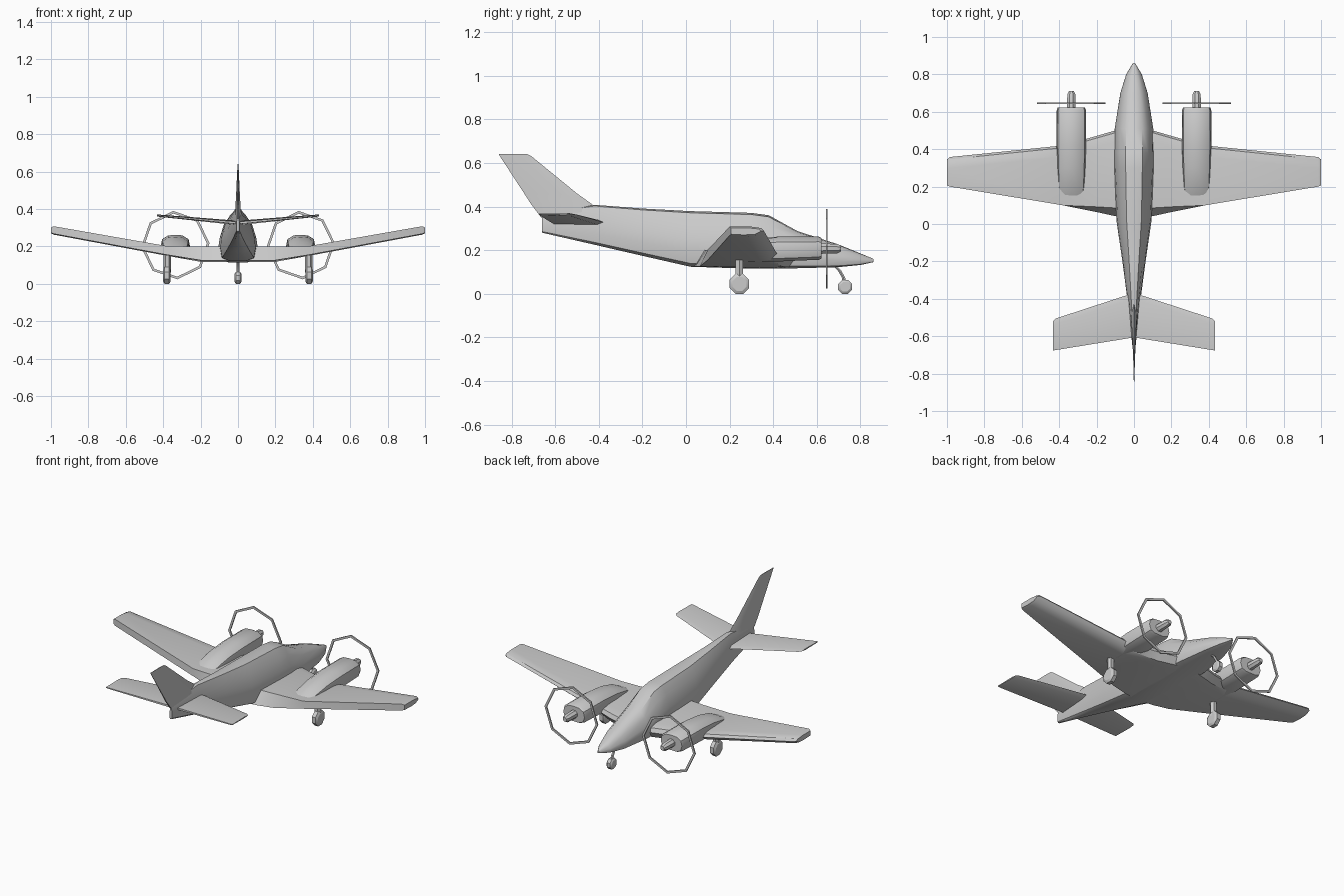
import bpy, bmesh
from math import sin, cos, pi, radians

if "Cube" in bpy.data.objects:
    bpy.data.objects.remove(bpy.data.objects["Cube"])


def finish(bm, name, angle=35):
    bmesh.ops.recalc_face_normals(bm, faces=bm.faces)
    me = bpy.data.meshes.new(name)
    bm.to_mesh(me)
    bm.free()
    ob = bpy.data.objects.new(name, me)
    bpy.context.collection.objects.link(ob)
    bpy.ops.object.select_all(action='DESELECT')
    ob.select_set(True)
    bpy.context.view_layer.objects.active = ob
    bpy.ops.object.shade_smooth_by_angle(angle=radians(angle))
    return ob


def loft(name, rings, angle=35, closed=False):
    """Skin a list of point rings; cap the ends or join them in a loop."""
    bm = bmesh.new()
    vs = [[bm.verts.new(p) for p in r] for r in rings]
    n = len(vs[0])
    pairs = list(zip(vs, vs[1:])) + ([(vs[-1], vs[0])] if closed else [])
    for a, b in pairs:
        for i in range(n):
            j = (i + 1) % n
            bm.faces.new((a[i], a[j], b[j], b[i]))
    if not closed:
        bm.faces.new(vs[0])
        bm.faces.new(vs[-1])
    return finish(bm, name, angle)


def body_ring(cx, y, w, zb, zt, half):
    """Symmetric cross-section from a half profile of (width, height) fractions."""
    pts = half + [(-u, v) for u, v in reversed(half) if u > 0]
    return [(cx + u * w, y, zb + v * (zt - zb)) for u, v in pts]


def disc(axis, c, r, n, turn=0.0):
    out = []
    for i in range(n):
        a = 2 * pi * i / n + turn
        u, v = r * cos(a), r * sin(a)
        out.append({'x': (c[0], c[1] + u, c[2] + v),
                    'y': (c[0] + u, c[1], c[2] + v),
                    'z': (c[0] + u, c[1] + v, c[2])}[axis])
    return out


def wheel(name, x, y, r, w):
    loft(name, [disc('x', (x + dx, y, r), k * r / cos(pi / 8), 8, pi / 8)
                for dx, k in ((-w, .7), (-w * .6, 1), (w * .6, 1), (w, .7))], 30)


# Fuselage: y, half width, bottom, top
FUSE = [(0, 1), (.42, .97), (.72, .78), (.93, .5), (1, .28), (.9, .06), (.5, 0), (0, 0)]
stations = [(.86, .006, .145, .16), (.80, .042, .132, .185), (.70, .073, .122, .226),
            (.51, .103, .117, .288), (.38, .106, .115, .36), (.30, .106, .115, .371),
            (.02, .094, .124, .379), (-.2, .062, .174, .391),
            (-.42, .033, .225, .408), (-.66, .008, .28, .37)]
loft("fuselage", [body_ring(0, *s, FUSE) for s in stations], 40)

# Fin: z, trailing y, leading y, half thickness
rings = []
for z, t, l, h in ((.35, -.665, -.36, .018), (.41, -.71, -.43, .014),
                   (.46, -.742, -.50, .011), (.63, -.853, -.708, .003),
                   (.642, -.86, -.73, .002)):
    m = l - .3 * (l - t)
    rings.append([(0, l, z), (h, m, z), (h * .3, t, z), (-h * .3, t, z), (-h, m, z)])
loft("tail_fin", rings)

for s, side in ((1, "right"), (-1, "left")):
    # Wing: x, lower trailing y, upper trailing y, leading y, bottom, top
    rings = []
    for x, tb, tt, l, zb, zt in ((0, .03, .083, .52, .116, .2), (.1, .042, .086, .5, .116, .2),
                                 (.2, .064, .092, .471, .118, .2), (.38, .1, .1, .42, .15, .202),
                                 (.985, .2, .2, .358, .263, .308), (1, .206, .206, .345, .27, .302)):
        h = zt - zb
        rings.append([(s * x, y, z) for y, z in (
            (tb, zb + .1 * h), (tt, zt), (l - .06, zt), (l - .012, zt - .15 * h),
            (l, zt - .45 * h), (l - .03, zb + .08 * h), (l - .08, zb))])
    loft("wing_" + side, rings)

    # Tailplane: x, trailing y, leading y, height, half thickness
    rings = []
    for x, t, l, z, h in ((.005, -.607, -.37, .326, .012), (.418, -.674, -.505, .364, .006),
                          (.434, -.676, -.522, .366, .004)):
        rings.append([(s * x, t, z - h * .5), (s * x, t, z + h * .5), (s * x, l - .03, z + h),
                      (s * x, l, z), (s * x, l - .03, z - h)])
    loft("tailplane_" + side, rings)

    # Engine nacelle and propeller hub
    cx = .335 * s
    NAC = [(0, 1), (.5, .97), (.9, .78), (1, .45), (.85, .12), (.45, 0), (0, 0)]
    loft("nacelle_" + side, [body_ring(cx, *r, NAC) for r in (
        (.622, .073, .162, .255), (.61, .078, .156, .262), (.42, .079, .148, .262),
        (.3, .076, .148, .25), (.2, .072, .155, .224), (.14, .066, .16, .196))], 40)
    loft("propeller_hub_" + side, [disc('y', (cx, y, .207), r, 8, pi / 8)
                                   for y, r in ((.61, .026), (.695, .023), (.712, .013))])

    # Propeller rim, a thin octagonal hoop
    rim = []
    for i in range(8):
        a = i * pi / 4 + .06
        rim.append([(cx + r * cos(a), .646 + d, .207 + r * sin(a))
                    for r, d in ((.183, -.004), (.183, .004), (.169, .004), (.169, -.004))])
    loft("propeller_rim_" + side, rim, 20, closed=True)

    # Main landing gear
    wheel("main_wheel_" + side, .38 * s, .245, .045, .02)
    loft("main_strut_" + side, [disc('z', (.378 * s, .245, z), .02, 6) for z in (.06, .17)])

# Nose gear
wheel("nose_wheel", 0, .73, .032, .018)
loft("nose_strut", [disc('z', (0, y, z), .009, 6)
                    for y, z in ((.73, .04), (.722, .075), (.705, .105), (.67, .14))])
